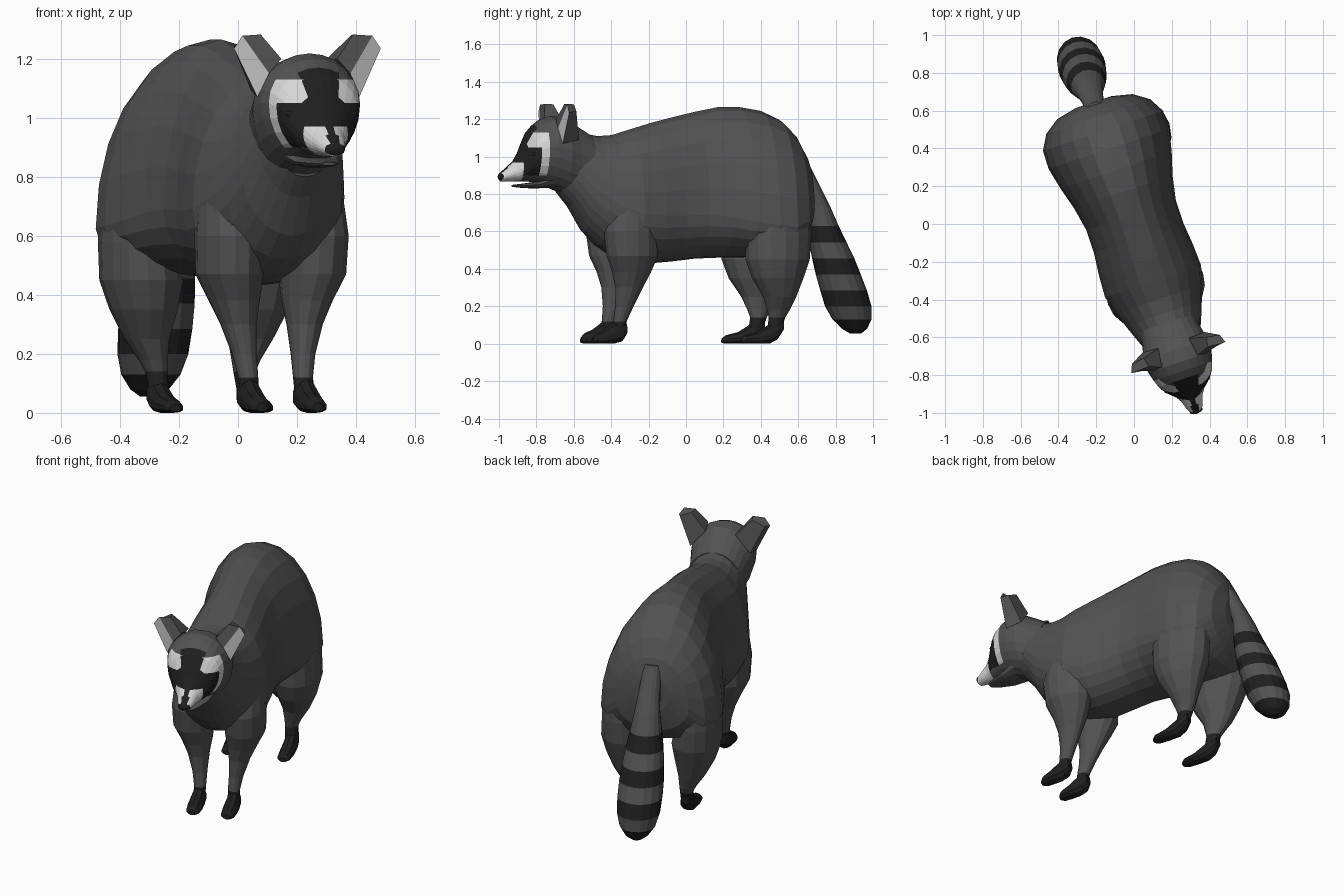
import bpy, bmesh, math
from mathutils import Vector

if "Cube" in bpy.data.objects:
    bpy.data.objects.remove(bpy.data.objects["Cube"])

TURN = math.radians(18.4)   # the animal stands turned; parts are built facing -y


def material(name, r, g, b):
    m = bpy.data.materials.new(name)
    m.diffuse_color = (r, g, b, 1)
    m.use_nodes = True
    m.node_tree.nodes["Principled BSDF"].inputs["Base Color"].default_value = m.diffuse_color
    return m


GREY = material("fur_grey", 0.085, 0.085, 0.085)
BLACK = material("fur_black", 0.014, 0.014, 0.014)
WHITE = material("fur_white", 0.68, 0.68, 0.68)
EAR = material("inner_ear_grey", 0.57, 0.57, 0.57)


def finish(name, bm, mats, rule=None, mirror=False):
    bmesh.ops.recalc_face_normals(bm, faces=bm.faces)
    if rule:
        for f in bm.faces:
            f.material_index = rule(f.calc_center_median())
    me = bpy.data.meshes.new(name)
    bm.to_mesh(me)
    bm.free()
    for m in mats:
        me.materials.append(m)
    ob = bpy.data.objects.new(name, me)
    bpy.context.collection.objects.link(ob)
    ob.rotation_euler.z = TURN
    if mirror:
        ob.modifiers.new("mirror", 'MIRROR')
    return ob


def loft(rings):
    bm = bmesh.new()
    loops = [[bm.verts.new(p) for p in r] for r in rings]
    n = len(loops[0])
    for a, b in zip(loops, loops[1:]):
        for i in range(n):
            j = (i + 1) % n
            bm.faces.new((a[i], a[j], b[j], b[i]))
    bm.faces.new(loops[0])
    bm.faces.new(loops[-1])
    return bm


def upright(y, half, top, bottom, frac=0.45, n=24, x=0.0):
    """Egg-shaped ring facing along y, widest at frac of its height."""
    mid = bottom + frac * (top - bottom)
    pts = []
    for i in range(n):
        t = 2 * math.pi * i / n
        c = math.cos(t)
        pts.append((x + half * math.sin(t), y, mid + c * ((top - mid) if c > 0 else (mid - bottom))))
    return pts


def level(z, x, y, hx, hy, n=14):
    """Level oval ring."""
    return [(x + hx * math.cos(2 * math.pi * i / n), y + hy * math.sin(2 * math.pi * i / n), z)
            for i in range(n)]


# body with neck: y, half width, top, bottom, height of widest point
BODY = [(-.72, .12, 1.13, .80, .5), (-.66, .15, 1.135, .73, .5), (-.58, .182, 1.125, .60, .46),
        (-.50, .212, 1.11, .52, .43), (-.42, .24, 1.115, .47, .40), (-.32, .268, 1.145, .44, .36),
        (-.20, .262, 1.18, .43, .34), (-.08, .25, 1.21, .44, .32), (.05, .25, 1.24, .455, .30),
        (.18, .275, 1.265, .46, .27), (.30, .31, 1.265, .46, .24), (.42, .337, 1.245, .47, .21),
        (.52, .335, 1.20, .48, .20), (.60, .29, 1.12, .51, .24), (.655, .21, 1.02, .58, .35),
        (.68, .10, .92, .70, .45)]
finish("body", loft([upright(y, h, t, b, f) for y, h, t, b, f in BODY]), [GREY])

# head: the painted mask follows ring positions and level cuts
HEAD = [(-.55, .15, 1.12, .76), (-.64, .165, 1.175, .78), (-.70, .18, 1.21, .80),
        (-.77, .177, 1.218, .83), (-.82, .163, 1.20, .85), (-.86, .149, 1.17, .862),
        (-.885, .134, 1.142, .866), (-.915, .108, 1.085, .868), (-.94, .08, 1.03, .868),
        (-.97, .06, .98, .868), (-1.01, .047, .945, .868), (-1.045, .032, .915, .868)]
head = loft([upright(y, h, t, b, .57 if y > -.9 else .47) for y, h, t, b in HEAD])
for z in (.90, .97, 1.05, 1.13):
    bmesh.ops.bisect_plane(head, geom=head.verts[:] + head.edges[:] + head.faces[:],
                           plane_co=(0, 0, z), plane_no=(0, 0, 1))


def mask(c):
    a, y, z = abs(c.x), c.y, c.z
    if y < -.94:                                   # muzzle with dark bridge
        return 2 if z < .97 and not (a < .017 and z > .91) else 1
    if z < .90:
        return 0
    if y < -.82 and z < 1.13:                      # cheek bands and brows
        if y > -.86 and a > .055:
            return 2
        if y > -.915 and z > 1.05 and a > .06:
            return 2
    if y < -.86 and (z < 1.13 or y < -.885 or a < .06):
        return 1
    return 0


finish("head", head, [GREY, BLACK, WHITE], mask)

# lower jaw
JAW = [(-.74, .11, .92, .835), (-.85, .08, .866, .83), (-.92, .053, .856, .832), (-.975, .025, .85, .838)]
finish("lower_jaw", loft([upright(y, h, t, b, .6, 12) for y, h, t, b in JAW]), [GREY])


# nose and eyes
def ball(name, loc, scale, mirror=False):
    bm = bmesh.new()
    bmesh.ops.create_icosphere(bm, subdivisions=2, radius=1)
    for v in bm.verts:
        v.co = Vector([l + s * c for l, s, c in zip(loc, scale, v.co)])
    finish(name, bm, [BLACK], mirror=mirror)


ball("nose", (0, -1.04, .893), (.037, .018, .023), False)
ball("eyes", (.102, -.893, 1.012), (.026, .018, .017), True)

# ears: the outer front panel is pale
EARV = dict(A=(.182, -.755, 1.07), P=(.145, -.77, 1.15), B=(.10, -.765, 1.20), C=(.165, -.74, 1.282),
            T=(.232, -.745, 1.278), D=(.262, -.745, 1.235), a=(.172, -.66, 1.09), b=(.085, -.665, 1.19),
            c=(.175, -.69, 1.28), d=(.245, -.70, 1.245))
ears = bmesh.new()
ev = {k: ears.verts.new(p) for k, p in EARV.items()}
for i, names in enumerate(("APTD", "PBCT", "BbcC", "badc", "aADd", "TCcdD", "APBba")):
    ears.faces.new([ev[k] for k in names]).material_index = 1 if i == 0 else 0
finish("ears", ears, [GREY, EAR], mirror=True)

# legs: z, x, y, half width, half depth
FRONT_LEG = [(.80, .16, -.34, .085, .11), (.60, .152, -.36, .113, .15), (.47, .148, -.352, .112, .14),
             (.38, .13, -.35, .085, .105), (.30, .118, -.36, .06, .075), (.20, .105, -.382, .041, .05),
             (.125, .098, -.403, .034, .037), (.05, .098, -.42, .033, .03)]
HIND_LEG = [(.85, .19, .45, .10, .13), (.70, .205, .45, .125, .175), (.58, .21, .45, .127, .182),
            (.45, .197, .447, .138, .175), (.35, .188, .448, .113, .14), (.25, .172, .462, .075, .09),
            (.18, .15, .46, .048, .062), (.14, .14, .455, .037, .045), (.05, .138, .43, .034, .035)]
# paws: y, half width, top, bottom
FRONT_PAW = [(-.558, .018, .035, .004), (-.54, .038, .055, 0), (-.49, .043, .078, 0), (-.44, .041, .115, 0),
             (-.395, .037, .125, .012), (-.37, .022, .11, .05)]
HIND_PAW = [(.25, .018, .03, .004), (.27, .036, .045, 0), (.34, .042, .062, 0), (.41, .041, .105, 0),
            (.45, .038, .135, .02), (.485, .024, .135, .07)]


def shifted(x, z, s, shift):     # one hind foot stands wider than the other
    return s * (x + shift * max(0, 1 - z / .6))


for name, leg, paw, px, cuff, wide in (("front", FRONT_LEG, FRONT_PAW, .1, .12, 0),
                                       ("hind", HIND_LEG, HIND_PAW, .14, .14, .045)):
    for side, s in (("left", -1), ("right", 1)):
        w = wide if s > 0 else 0
        bm = loft([level(z, shifted(x, z, s, w), y, hx, hy) for z, x, y, hx, hy in leg])
        bmesh.ops.bisect_plane(bm, geom=bm.verts[:] + bm.edges[:] + bm.faces[:],
                               plane_co=(0, 0, cuff), plane_no=(0, 0, 1))
        finish(f"{name}_{side}_leg", bm, [GREY, BLACK], lambda c, k=cuff: 1 if c.z < k else 0)
        finish(f"{name}_{side}_paw", loft([upright(y, h, t, b, .3, 10, shifted(px, .05, s, w))
                                           for y, h, t, b in paw]), [BLACK])

# ringed tail: z, y, half depth, half width
TAIL = [(.98, .63, .05, .05), (.85, .70, .048, .06), (.74, .745, .06, .072), (.63, .772, .083, .09),
        (.54, .80, .10, .106), (.455, .83, .113, .117), (.37, .858, .12, .125), (.285, .888, .125, .126),
        (.20, .914, .125, .12), (.13, .935, .105, .10), (.08, .95, .068, .065), (.055, .955, .03, .03)]


def bands(c):
    return 1 if any(lo < c.z < hi for lo, hi in ((.54, .63), (.37, .455), (.20, .285), (0, .13))) else 0


finish("tail", loft([level(z, 0, y, hx, hy, 16) for z, y, hy, hx in TAIL]), [GREY, BLACK], bands)
